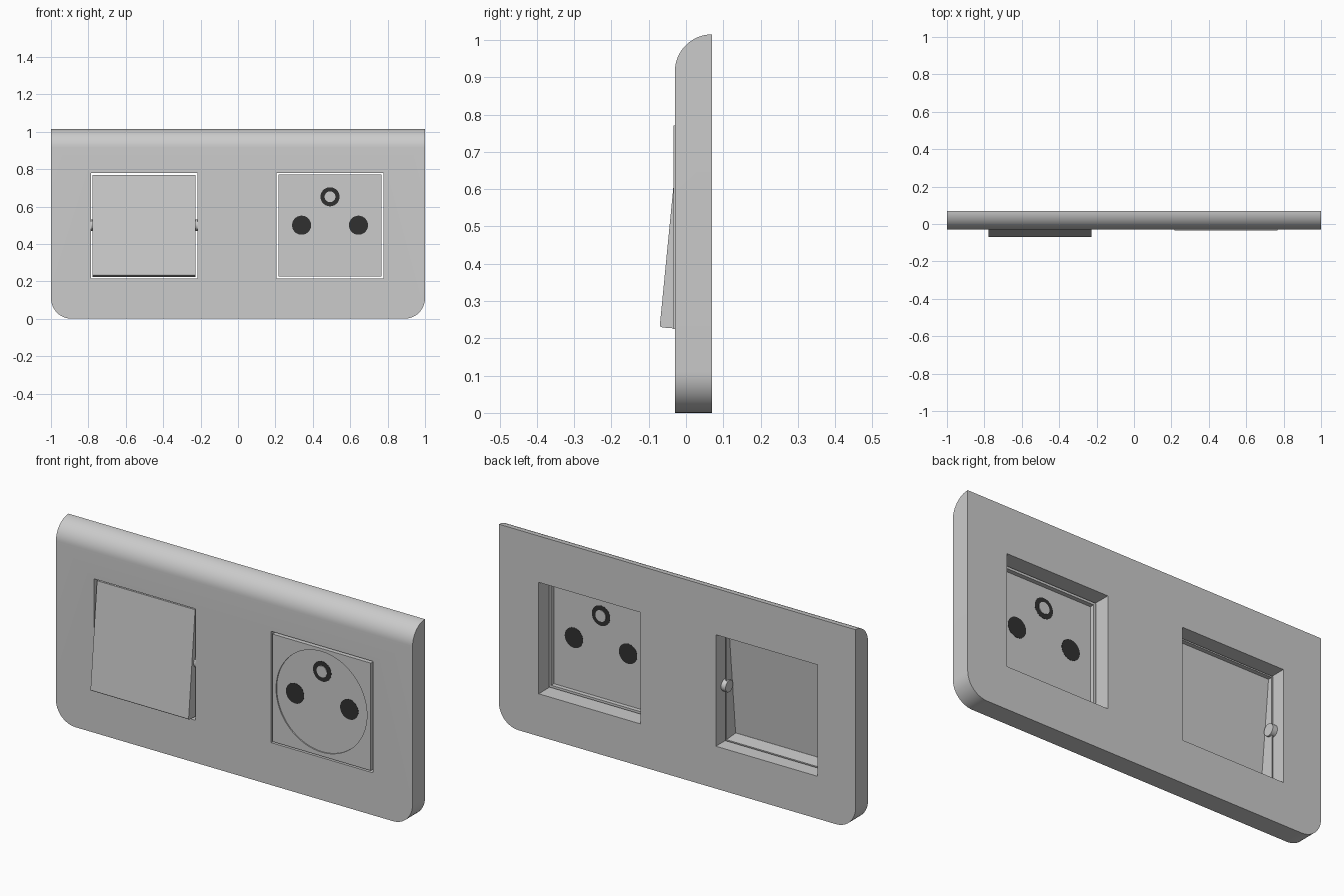
import bpy, bmesh
from math import sin, cos, pi
from mathutils import Matrix, Vector

if "Cube" in bpy.data.objects:
    bpy.data.objects.remove(bpy.data.objects["Cube"])


def finish(bm, name):
    bmesh.ops.recalc_face_normals(bm, faces=bm.faces)
    me = bpy.data.meshes.new(name)
    bm.to_mesh(me)
    bm.free()
    ob = bpy.data.objects.new(name, me)
    bpy.context.collection.objects.link(ob)
    return ob


def prism(profile, x0, x1):
    """Extrude a (y, z) profile along x."""
    bm = bmesh.new()
    f = bm.faces.new([bm.verts.new((x0, y, z)) for y, z in profile])
    r = bmesh.ops.extrude_face_region(bm, geom=[f])
    vs = [g for g in r["geom"] if isinstance(g, bmesh.types.BMVert)]
    bmesh.ops.translate(bm, vec=(x1 - x0, 0, 0), verts=vs)
    bmesh.ops.recalc_face_normals(bm, faces=bm.faces)
    return bm


def cylinder(name, centre, radius, depth, axis, segs=48):
    bm = bmesh.new()
    rot = Matrix.Rotation(pi / 2, 4, "X" if axis == "Y" else "Y")
    bmesh.ops.create_cone(bm, cap_ends=True, segments=segs, radius1=radius, radius2=radius,
                          depth=depth, matrix=Matrix.Translation(Vector(centre)) @ rot)
    return finish(bm, name)


def activate(ob):
    bpy.ops.object.select_all(action="DESELECT")
    ob.select_set(True)
    bpy.context.view_layer.objects.active = ob


def smooth(ob):
    activate(ob)
    bpy.ops.object.shade_smooth_by_angle(angle=0.52)


def cut(ob, cutter):
    m = ob.modifiers.new("cut", "BOOLEAN")
    m.operation, m.solver, m.object = "DIFFERENCE", "EXACT", cutter
    activate(ob)
    bpy.ops.object.modifier_apply(modifier=m.name)
    bpy.data.objects.remove(cutter)


def shell(name, profile, x0, x1, thickness):
    """Prism with an open back and thin walls."""
    bm = prism(profile, x0, x1)
    back = [f for f in bm.faces if f.normal.y > 0.9]
    bmesh.ops.delete(bm, geom=back, context="FACES")
    me = bpy.data.meshes.new(name)
    bm.to_mesh(me)
    bm.free()
    ob = bpy.data.objects.new(name, me)
    bpy.context.collection.objects.link(ob)
    m = ob.modifiers.new("walls", "SOLIDIFY")
    m.thickness, m.offset, m.use_even_offset = thickness, -1, True
    activate(ob)
    bpy.ops.object.modifier_apply(modifier=m.name)
    return ob


def box_profile(y0, y1, z0, z1):
    return [(y0, z0), (y1, z0), (y1, z1), (y0, z1)]


# Cover plate: rounded top front edge, rounded lower corners
N = 16
arc = [(0.07 - 0.1 * cos(i / N * pi / 2), 0.915 + 0.1 * sin(i / N * pi / 2)) for i in range(N + 1)]
bm = prism([(0.07, 0), (-0.03, 0)] + arc, -1, 1)
corners = [e for e in bm.edges
           if all(v.co.z < 0.01 for v in e.verts) and abs(e.verts[0].co.x - e.verts[1].co.x) < 0.01]
bmesh.ops.bevel(bm, geom=corners, offset=0.11, segments=12, profile=0.5, affect="EDGES")
plate = finish(bm, "cover_plate")
for x0, x1 in ((-0.787, -0.217), (0.207, 0.777)):
    cut(plate, finish(prism(box_profile(-0.2, 0.2, 0.215, 0.78), x0, x1), "opening_cutter"))
smooth(plate)

# Tilted hollow rocker
rocker = shell("switch_rocker",
               [(0.01, 0.223), (-0.063, 0.229), (-0.068, 0.231), (-0.07, 0.236),
                (-0.018, 0.768), (0.01, 0.768)], -0.778, -0.228, 0.007)

# Pivot pins on both sides of the rocker
for side, x in (("left", -0.775), ("right", -0.229)):
    smooth(cylinder("pivot_pin_" + side, (x, 0.0, 0.5), 0.03, 0.028, "X", 24))

# Socket face with shallow round recess
CX = 0.492
face = shell("socket_face", box_profile(-0.034, 0.0, 0.225, 0.77), CX - 0.276, CX + 0.276, 0.012)
cut(face, cylinder("recess_cutter", (CX, -0.038, 0.5), 0.255, 0.02, "Y", 64))
smooth(face)

# Dark contact holes and earth ring
dark = bpy.data.materials.new("dark_contact")
dark.diffuse_color = (0.03, 0.03, 0.03, 1)
dark.use_nodes = True
dark.node_tree.nodes["Principled BSDF"].inputs["Base Color"].default_value = dark.diffuse_color
for name, dx, z in (("contact_hole_left", -0.152, 0.5), ("contact_hole_right", 0.152, 0.5),
                    ("earth_ring", 0, 0.652)):
    ob = cylinder(name, (CX + dx, -0.025, z), 0.051, 0.008, "Y")
    ob.data.materials.append(dark)
    smooth(ob)

# Earth pin
smooth(cylinder("earth_pin", (CX, -0.025, 0.652), 0.029, 0.014, "Y", 32))
